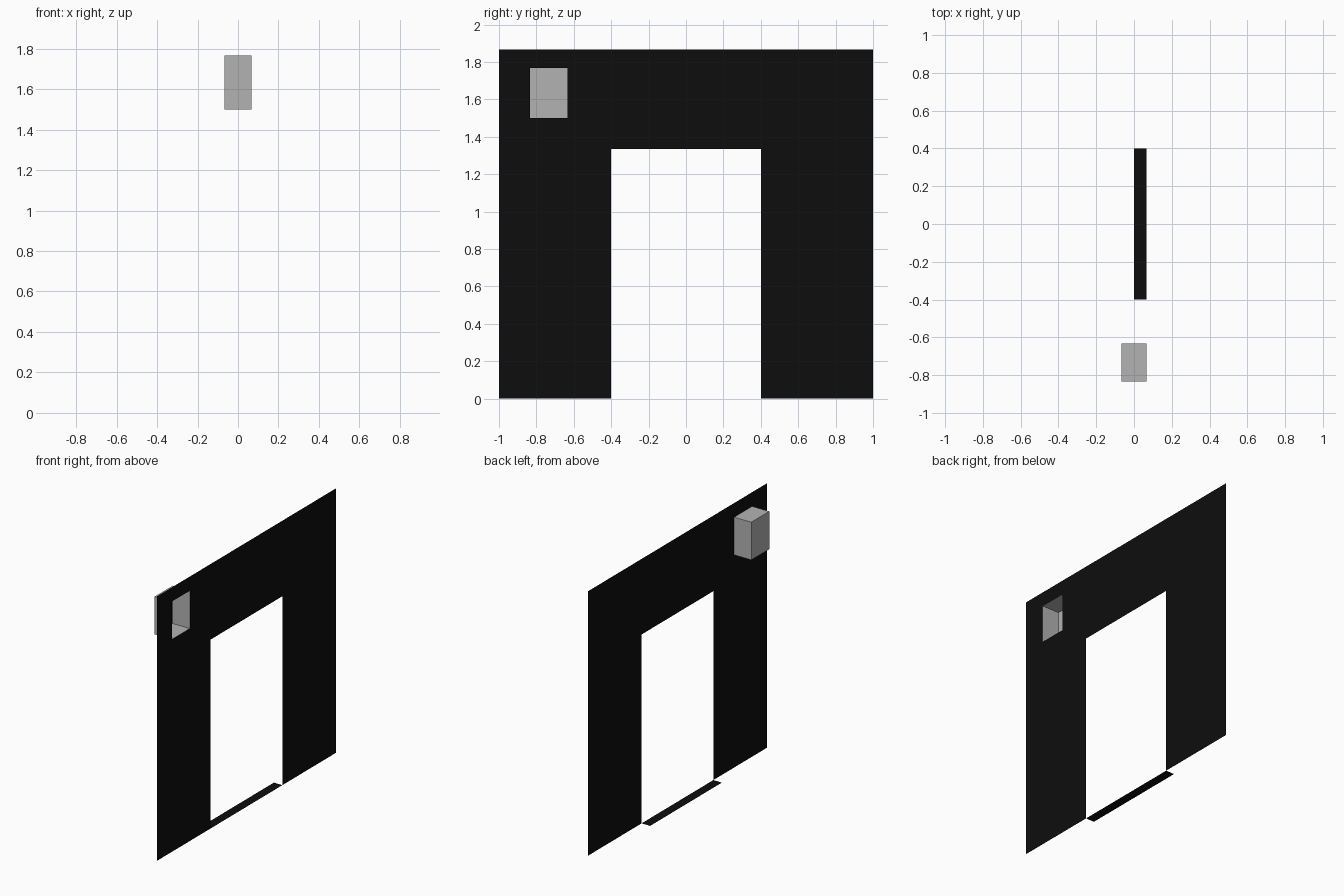
import bpy
import bmesh

cube = bpy.data.objects.get("Cube")
if cube:
    bpy.data.objects.remove(cube, do_unlink=True)

U = 1 / 15            # modular unit
WALL_X = U            # plane of the wall
BACK_X = -U           # back of the niche
DOOR = (-0.4, 0.4, 0.0, 20 * U)                      # y0, y1, z0, z1
NICHE = (-12.5 * U, -9.5 * U, 22.5 * U, 26.5 * U)
TOP = 28 * U


def material(name, value):
    mat = bpy.data.materials.new(name)
    mat.use_nodes = True
    color = (value, value, value, 1)
    mat.diffuse_color = color
    mat.node_tree.nodes["Principled BSDF"].inputs["Base Color"].default_value = color
    return mat


def make_object(name, bm, mat):
    mesh = bpy.data.meshes.new(name)
    bm.to_mesh(mesh)
    bm.free()
    mesh.materials.append(mat)
    obj = bpy.data.objects.new(name, mesh)
    bpy.context.collection.objects.link(obj)
    return obj


def quad(bm, *points):
    bm.faces.new([bm.verts.new(p) for p in points])


def inside(y, z, opening):
    y0, y1, z0, z1 = opening
    return y0 < y < y1 and z0 < z < z1


black = material("black wall", 0.004)
grey = material("grey niche", 0.45)

# Thin wall: grid of panels, leaving out the doorway and the niche opening
ys = sorted({-1, 1, *DOOR[:2], *NICHE[:2]})
zs = sorted({0, TOP, *DOOR[2:], *NICHE[2:]})
bm = bmesh.new()
for y0, y1 in zip(ys, ys[1:]):
    for z0, z1 in zip(zs, zs[1:]):
        centre = ((y0 + y1) / 2, (z0 + z1) / 2)
        if not (inside(*centre, DOOR) or inside(*centre, NICHE)):
            quad(bm, (WALL_X, y0, z0), (WALL_X, y1, z0), (WALL_X, y1, z1), (WALL_X, y0, z1))
bmesh.ops.remove_doubles(bm, verts=bm.verts, dist=1e-5)
make_object("doorway_wall", bm, black)

# Flat threshold behind the doorway
bm = bmesh.new()
quad(bm, (0, DOOR[0], 0), (WALL_X, DOOR[0], 0), (WALL_X, DOOR[1], 0), (0, DOOR[1], 0))
make_object("threshold", bm, black)

# Niche: box open towards the wall face, normals pointing inwards
y0, y1, z0, z1 = NICHE
bm = bmesh.new()
bmesh.ops.create_cube(bm, size=1)
for v in bm.verts:
    v.co = (WALL_X if v.co.x > 0 else BACK_X, y1 if v.co.y > 0 else y0, z1 if v.co.z > 0 else z0)
bm.normal_update()
bmesh.ops.delete(bm, geom=[f for f in bm.faces if f.normal.x > 0.5], context="FACES_ONLY")
bmesh.ops.reverse_faces(bm, faces=bm.faces)
make_object("wall_niche", bm, grey)
